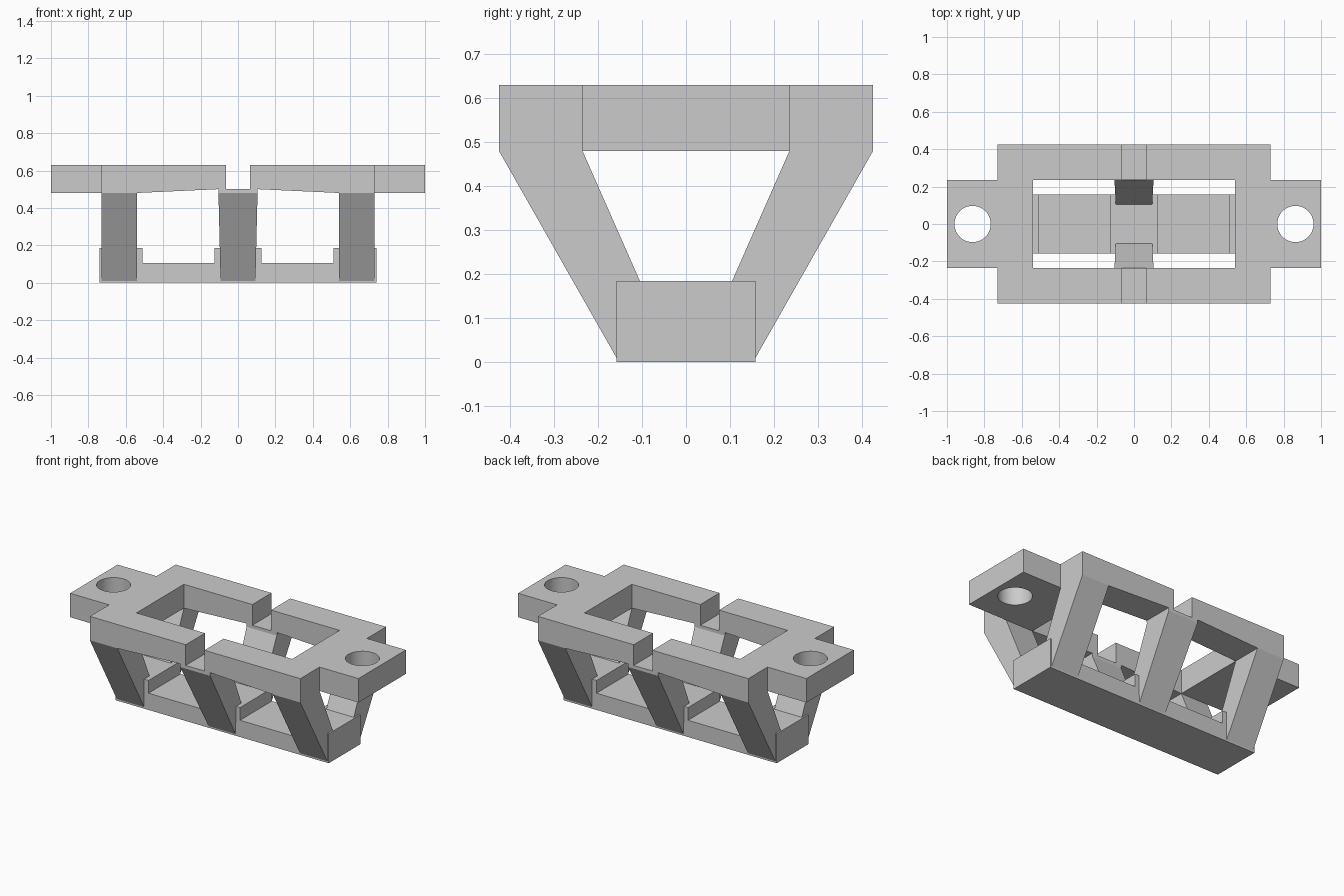
import bpy, bmesh
from mathutils import Vector

cube = bpy.data.objects.get("Cube")
if cube:
    bpy.data.objects.remove(cube, do_unlink=True)

# Single material
grey = bpy.data.materials.new("light_grey")
grey.use_nodes = True
colour = (0.6, 0.6, 0.6, 1)
grey.diffuse_color = colour
grey.node_tree.nodes["Principled BSDF"].inputs["Base Color"].default_value = colour


def prism(name, profile, axis, start, end):
    """Extrude a 2D profile along an axis; the profile uses the other two axes in order."""
    bm = bmesh.new()
    verts = []
    for a, b in profile:
        co = [a, b]
        co.insert(axis, start)
        verts.append(bm.verts.new(co))
    face = bm.faces.new(verts)
    res = bmesh.ops.extrude_face_region(bm, geom=[face])
    shift = Vector((0, 0, 0))
    shift[axis] = end - start
    bmesh.ops.translate(bm, vec=shift,
                        verts=[v for v in res["geom"] if isinstance(v, bmesh.types.BMVert)])
    bmesh.ops.recalc_face_normals(bm, faces=bm.faces)
    mesh = bpy.data.meshes.new(name)
    bm.to_mesh(mesh)
    bm.free()
    mesh.materials.append(grey)
    obj = bpy.data.objects.new(name, mesh)
    bpy.context.collection.objects.link(obj)
    return obj


def cut_hole(obj, x, radius):
    """Drill a vertical round hole through a plate."""
    bpy.ops.mesh.primitive_cylinder_add(vertices=48, radius=radius, depth=1, location=(x, 0, TOP))
    cutter = bpy.context.object
    cutter.hide_render = True
    cutter.data.materials.append(grey)
    mod = obj.modifiers.new("hole", "BOOLEAN")
    mod.operation, mod.solver, mod.object = "DIFFERENCE", "EXACT", cutter
    bpy.ops.object.select_all(action="DESELECT")
    bpy.context.view_layer.objects.active = obj
    obj.select_set(True)
    bpy.ops.object.modifier_apply(modifier=mod.name)
    bpy.data.objects.remove(cutter, do_unlink=True)
    bpy.ops.object.shade_smooth_by_angle()


TOP, UNDER, LIFT = 0.63, 0.48, 0.5     # frame top, frame underside, underside at the gap
OUT_Y, IN_Y = 0.425, 0.235             # rail outer and inner edges
OUT_X, IN_X, GAP = 0.73, 0.54, 0.065   # frame outer, inner and gap edges
BASE_X, BASE_Y, BASE_Z = 0.74, 0.158, 0.185

# Base with two shallow pockets
half = [(BASE_X, 0), (BASE_X, BASE_Z), (0.51, BASE_Z), (0.51, 0.105),
        (0.125, 0.105), (0.125, BASE_Z)]
prism("base", half + [(-x, z) for x, z in reversed(half)], 1, -BASE_Y, BASE_Y)

for sx, side in ((1, "left"), (-1, "right")):
    # End plate with mounting tab and screw hole
    edge = [(IN_X, OUT_Y), (OUT_X, OUT_Y), (OUT_X, IN_Y), (1, IN_Y)]
    edge += [(x, -y) for x, y in reversed(edge)]
    plate = prism(side + "_end_plate", [(sx * x, y) for x, y in edge], 2, UNDER, TOP)
    cut_hole(plate, sx * 0.863, 0.097)

    for sy, end in ((-1, "front"), (1, "back")):
        # Rail reaching in to the central gap
        rail = [(IN_X, UNDER), (IN_X, TOP), (GAP, TOP), (GAP, LIFT), (0.11, LIFT)]
        prism(f"{end}_{side}_rail", [(sx * x, z) for x, z in rail], 1, sy * IN_Y, sy * OUT_Y)
        # Splayed corner leg
        leg = [(BASE_Y, 0.01), (OUT_Y, UNDER), (IN_Y, UNDER), (0.105, BASE_Z), (0.105, 0.01)]
        prism(f"{end}_{side}_leg", [(sy * y, z) for y, z in leg], 0, sx * IN_X, sx * OUT_X)

# Slightly tapered middle legs under the gaps
for sy, end in ((-1, "front"), (1, "back")):
    leg = [(BASE_Y, 0.01), (OUT_Y, UNDER), (OUT_Y, LIFT), (IN_Y, LIFT), (IN_Y, UNDER),
           (0.105, BASE_Z), (0.105, 0.01)]
    middle = prism(end + "_middle_leg", [(sy * y, z) for y, z in leg], 0, -0.1, 0.1)
    for v in middle.data.vertices:
        v.co.x *= 0.93 + 0.24 * v.co.z
